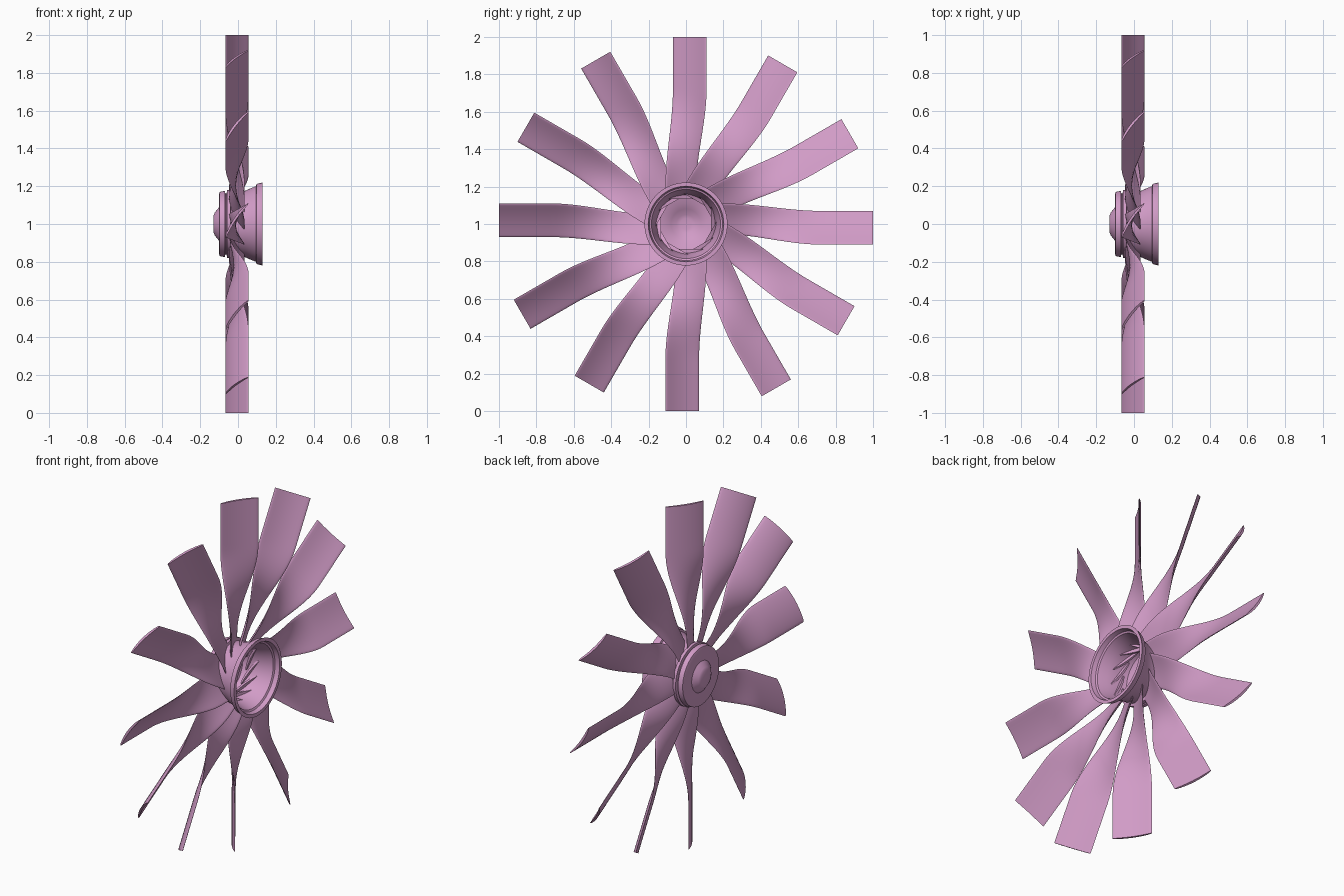
import bpy, bmesh, math
from mathutils import Vector

if "Cube" in bpy.data.objects:
    bpy.data.objects.remove(bpy.data.objects["Cube"])

mat = bpy.data.materials.new("pink")
mat.diffuse_color = (0.64, 0.33, 0.57, 1)
mat.use_nodes = True
mat.node_tree.nodes["Principled BSDF"].inputs["Base Color"].default_value = mat.diffuse_color


def finish(bm, name, angle):
    bmesh.ops.recalc_face_normals(bm, faces=bm.faces)
    me = bpy.data.meshes.new(name)
    bm.to_mesh(me)
    bm.free()
    ob = bpy.data.objects.new(name, me)
    bpy.context.collection.objects.link(ob)
    me.materials.append(mat)
    bpy.ops.object.select_all(action='DESELECT')
    ob.select_set(True)
    bpy.context.view_layer.objects.active = ob
    bpy.ops.object.shade_smooth_by_angle(angle=math.radians(angle))
    return ob


def lathe(name, profile, segs=72):
    """Revolve (x, radius) points around the horizontal x axis at z = 1."""
    bm = bmesh.new()
    vs = [bm.verts.new((x, 0, 1 + r)) for x, r in profile]
    es = [bm.edges.new(p) for p in zip(vs, vs[1:])]
    bmesh.ops.spin(bm, geom=vs + es, cent=(0, 0, 1), axis=(1, 0, 0),
                   angle=math.tau, steps=segs, use_merge=True)
    bmesh.ops.remove_doubles(bm, verts=bm.verts, dist=1e-5)
    return finish(bm, name, 30)


# Hub: nose, front disc, groove, flared bowl with rim, then the hollow inside
lathe("hub", [
    (-0.13, 0), (-0.13, 0.045), (-0.123, 0.06), (-0.1, 0.09), (-0.1, 0.16),
    (-0.097, 0.17), (-0.07, 0.175), (-0.067, 0.162), (-0.06, 0.162),
    (-0.058, 0.18), (-0.04, 0.18), (-0.037, 0.165), (0.0, 0.167),
    (0.04, 0.177), (0.07, 0.19), (0.095, 0.2), (0.098, 0.212),
    (0.125, 0.218), (0.13, 0.222), (0.13, 0.202), (0.105, 0.195),
    (0.1, 0.185), (0.05, 0.168), (0.0, 0.157), (-0.05, 0.152),
    (-0.07, 0.145), (-0.08, 0.11), (-0.095, 0.08), (-0.112, 0.05),
    (-0.116, 0.03), (-0.116, 0)])


def lerp(a, b, s):
    return a + (b - a) * s


def blade(name, ang, rings=28, n=12):
    """Blade that twists from reverse pitch at the root to full pitch at the tip."""
    u = Vector((0, math.sin(ang), math.cos(ang)))
    t = Vector((0, math.cos(ang), -math.sin(ang)))
    bm = bmesh.new()
    loops = []
    for i in range(rings + 1):
        r = lerp(0.135, 1.0, i / rings)
        s = min(max((r - 0.2) / 0.52, 0), 1)
        s = s * s * (3 - 2 * s)
        lo, hi, hx = lerp(-0.11, -0.07, s), lerp(0.055, 0.11, s), lerp(-0.04, 0.061, s)
        chord = Vector((2 * hx, hi - lo)).normalized()
        pts = []
        for side in (1, -1):
            for j in range(n):
                c = j / n if side == 1 else 1 - j / n
                c = (1 - math.cos(math.pi * c)) / 2
                w = 4 * c * (1 - c)
                off = -0.012 * w + side * 0.0065 * w ** 0.35
                x = -0.005 + lerp(-hx, hx, c) + off * chord.y
                y = lerp(lo, hi, c) - off * chord.x
                pts.append(Vector((x, 0, 1)) + t * y + u * r)
        loops.append([bm.verts.new(p) for p in pts])
    m = 2 * n
    for a, b in zip(loops, loops[1:]):
        for j in range(m):
            bm.faces.new((a[j], a[(j + 1) % m], b[(j + 1) % m], b[j]))
    bm.faces.new(loops[0])
    bm.faces.new(loops[-1])
    return finish(bm, name, 50)


# Twelve blades around the hub
for k in range(12):
    blade(f"blade_{k + 1}", math.tau * k / 12)
